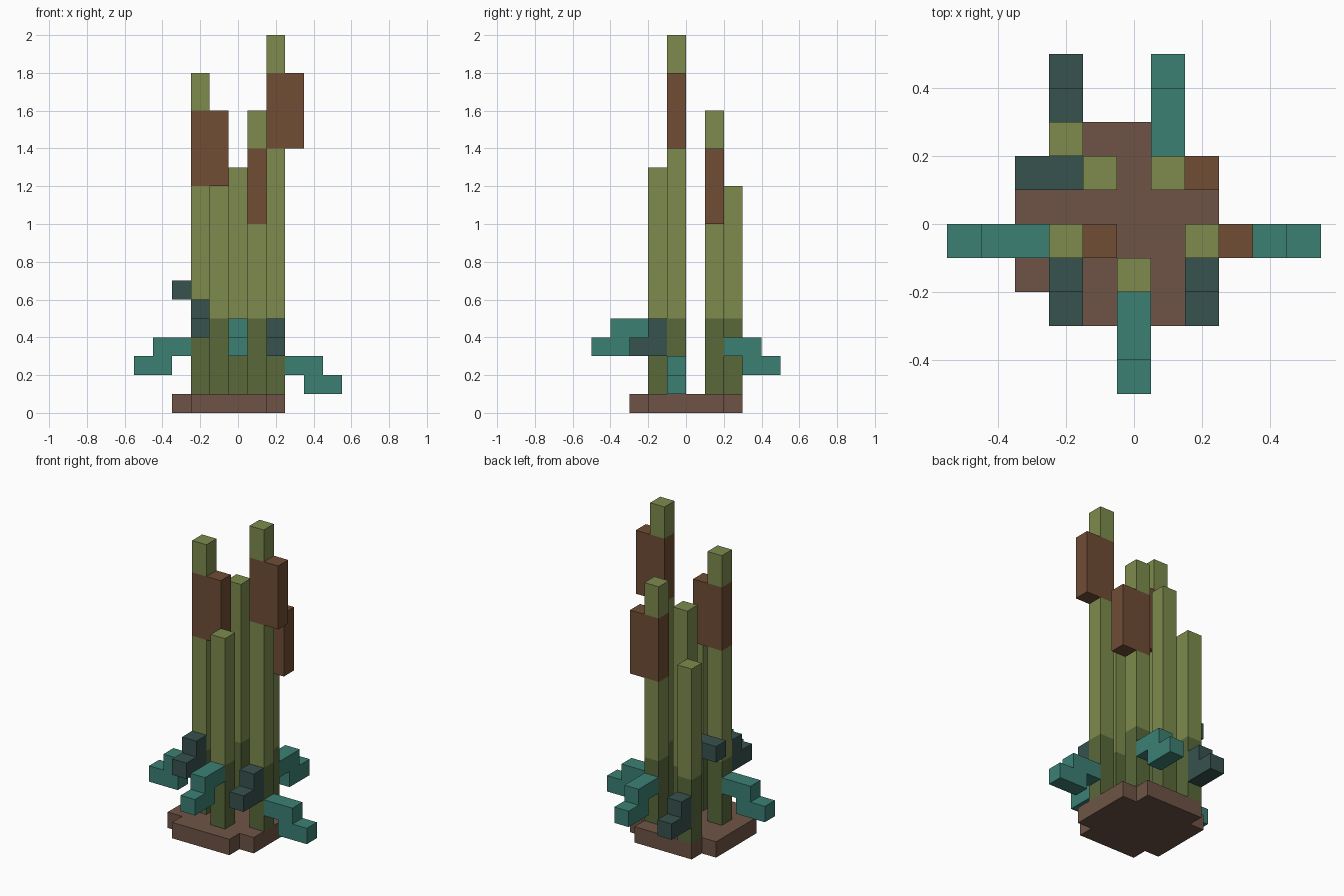
import bpy, bmesh
from mathutils import Vector

if "Cube" in bpy.data.objects:
    bpy.data.objects.remove(bpy.data.objects["Cube"])

U = 0.1  # block size


def mat(name, rgb):
    def lin(c):
        c /= 255
        return c / 12.92 if c <= 0.04045 else ((c + 0.055) / 1.055) ** 2.4
    m = bpy.data.materials.new(name)
    m.diffuse_color = (*[lin(c) for c in rgb], 1)
    m.use_nodes = True
    m.node_tree.nodes["Principled BSDF"].inputs["Base Color"].default_value = m.diffuse_color
    return m


EARTH = mat("earth_brown", (110, 84, 70))
STEM = mat("stem_green", (125, 139, 77))
STEM_DARK = mat("dark_stem_green", (88, 104, 58))
HEAD = mat("seed_head_brown", (112, 77, 53))
TEAL = mat("leaf_teal", (60, 128, 116))
TEAL_DARK = mat("dark_leaf_teal", (55, 82, 78))


def prism(name, points, offset, material):
    """Extrude a closed polygon by an offset vector."""
    bm = bmesh.new()
    face = bm.faces.new([bm.verts.new(p) for p in points])
    new = bmesh.ops.extrude_face_region(bm, geom=[face])["geom"]
    bmesh.ops.translate(bm, vec=offset,
                        verts=[v for v in new if isinstance(v, bmesh.types.BMVert)])
    bmesh.ops.recalc_face_normals(bm, faces=bm.faces)
    me = bpy.data.meshes.new(name)
    bm.to_mesh(me)
    bm.free()
    me.materials.append(material)
    ob = bpy.data.objects.new(name, me)
    bpy.context.collection.objects.link(ob)
    return ob


def box(name, x0, x1, y0, y1, z0, z1, material):
    pts = [(x0, y0, z0), (x1, y0, z0), (x1, y1, z0), (x0, y1, z0)]
    return prism(name, pts, (0, 0, z1 - z0), material)


def leaf(name, x, y, z, direction, profile, material):
    """Stepped leaf: profile in (outward, up) blocks, starting at the stem's side face."""
    d = Vector((*direction, 0))
    side = Vector((-d.y, d.x, 0))
    start = Vector((x, y, z)) + (d - side) * U / 2
    pts = [start + d * u * U + Vector((0, 0, v * U)) for u, v in profile]
    return prism(name, pts, side * U, material)


# ground patch: a square with stepped corners
outline = [(-.25, -.3), (.15, -.3), (.15, -.2), (.25, -.2), (.25, .2), (.15, .2),
           (.15, .3), (-.25, .3), (-.25, .2), (-.35, .2), (-.35, -.2), (-.25, -.2)]
prism("ground_patch", [(x, y, 0) for x, y in outline], (0, 0, U), EARTH)

# leaf side profiles
DROOP = [(0, 1), (1, 1), (1, 0), (3, 0), (3, 1), (2, 1), (2, 2), (0, 2)]
STEP = [(0, 0), (2, 0), (2, 1), (1, 1), (1, 2), (0, 2)]
FLAT = [(0, 0), (2, 0), (2, 1), (0, 1)]
L, R, F, B = (-1, 0), (1, 0), (0, -1), (0, 1)

# stems: name, x, y, top, head bottom (or None), leaves (z, direction, profile, material)
stems = [
    ("left", -.2, -.05, 1.8, 1.2, [(.2, L, DROOP, TEAL), (.4, F, STEP, TEAL_DARK)]),
    ("right", .2, -.05, 2.0, 1.4, [(.1, R, DROOP, TEAL), (.3, F, STEP, TEAL_DARK)]),
    ("front", 0, -.15, 1.3, None, [(.3, F, DROOP, TEAL)]),
    ("back_right", .1, .15, 1.6, 1.0, [(.2, B, DROOP, TEAL)]),
    ("back_middle", -.1, .15, 1.5, None, [(.6, L, FLAT, TEAL_DARK)]),
    ("back_left", -.2, .25, 1.2, None, [(.2, B, STEP, TEAL_DARK)]),
]
for name, x, y, top, head, leaves in stems:
    foot = (x - U / 2, x + U / 2, y - U / 2, y + U / 2)
    box(f"{name}_stem_base", *foot, .1, .5, STEM_DARK)
    box(f"{name}_stem", *foot, .5, head or top, STEM)
    if head:
        # seed head sits two blocks wide, with a stem tip above
        box(f"{name}_seed_head", foot[0], foot[1] + U, foot[2], foot[3], head, head + .4, HEAD)
        box(f"{name}_stem_tip", *foot, head + .4, top, STEM)
    for i, (z, direction, profile, material) in enumerate(leaves):
        leaf(f"{name}_leaf_{i + 1}", x, y, z, direction, profile, material)
